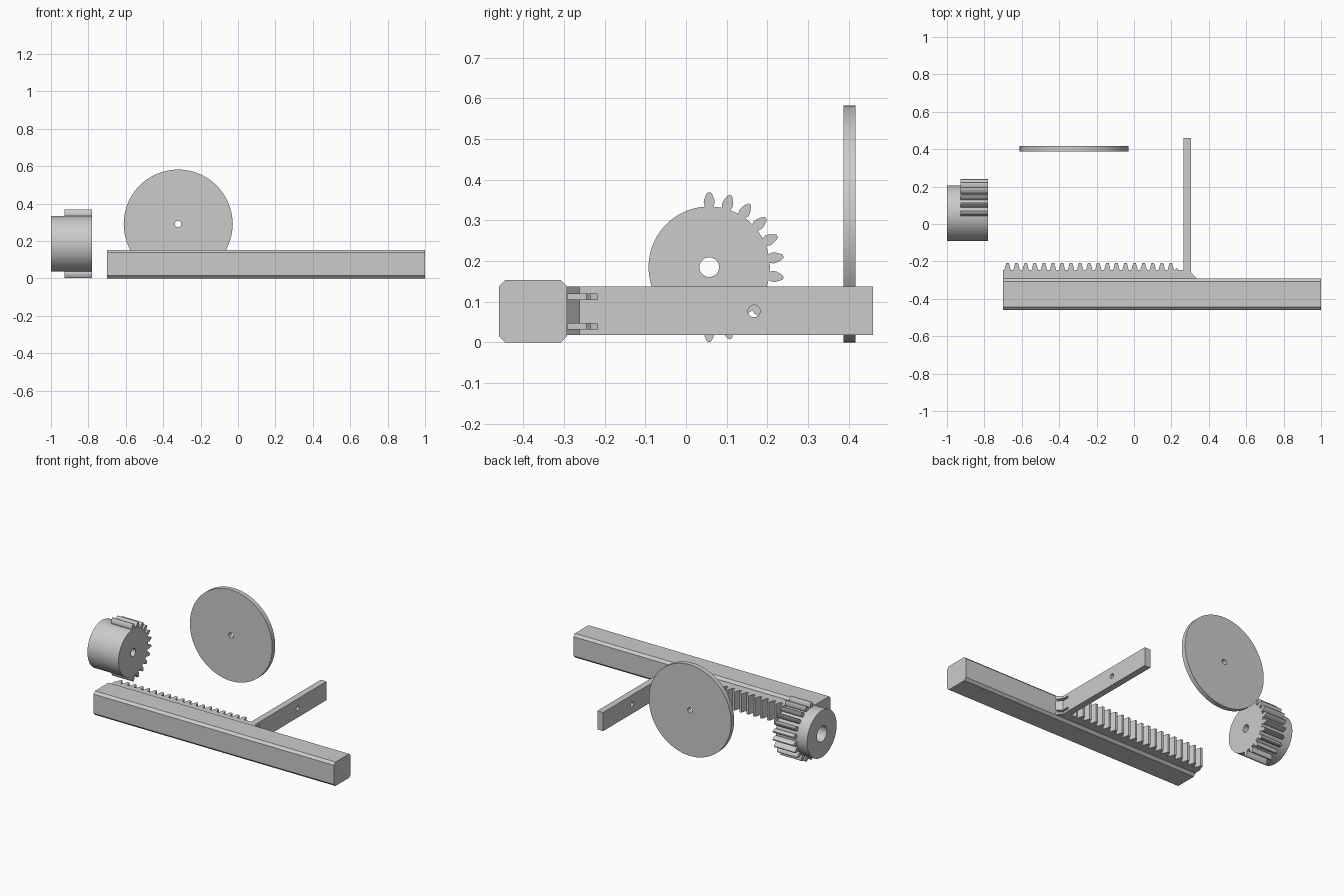
import bpy, bmesh, math
from mathutils import Vector

if "Cube" in bpy.data.objects:
    bpy.data.objects.remove(bpy.data.objects["Cube"])

grey = bpy.data.materials.new("plain grey")
grey.diffuse_color = (0.6, 0.6, 0.6, 1)
grey.use_nodes = True
grey.node_tree.nodes["Principled BSDF"].inputs["Base Color"].default_value = grey.diffuse_color


def prism(name, loops, axis, lo, hi):
    """Extrude closed 2D outlines along an axis: X takes (y, z), Y takes (x, z), Z takes (x, y)."""
    place = {"X": lambda a, b, t: (t, a, b),
             "Y": lambda a, b, t: (a, t, b),
             "Z": lambda a, b, t: (a, b, t)}[axis]
    bm = bmesh.new()
    for pts in loops:
        ends = [[bm.verts.new(place(a, b, t)) for a, b in pts] for t in (lo, hi)]
        n = len(pts)
        bm.faces.new(ends[0])
        bm.faces.new(ends[1])
        for i in range(n):
            j = (i + 1) % n
            bm.faces.new((ends[0][i], ends[0][j], ends[1][j], ends[1][i]))
    bmesh.ops.recalc_face_normals(bm, faces=bm.faces)
    mesh = bpy.data.meshes.new(name)
    bm.to_mesh(mesh)
    bm.free()
    mesh.materials.append(grey)
    ob = bpy.data.objects.new(name, mesh)
    bpy.context.collection.objects.link(ob)
    return ob


def circle(cx, cy, r, n=48):
    return [(cx + r * math.cos(2 * math.pi * i / n), cy + r * math.sin(2 * math.pi * i / n))
            for i in range(n)]


def rect(x0, y0, x1, y1):
    return [(x0, y0), (x1, y0), (x1, y1), (x0, y1)]


def combine(ob, tool, op="DIFFERENCE"):
    """Apply a boolean and remove the tool."""
    mod = ob.modifiers.new("cut", "BOOLEAN")
    mod.operation, mod.solver, mod.object = op, "EXACT", tool
    bpy.ops.object.select_all(action="DESELECT")
    bpy.context.view_layer.objects.active = ob
    ob.select_set(True)
    bpy.ops.object.modifier_apply(modifier=mod.name)
    bpy.data.objects.remove(tool)


def smooth(ob):
    bpy.ops.object.select_all(action="DESELECT")
    bpy.context.view_layer.objects.active = ob
    ob.select_set(True)
    bpy.ops.object.shade_smooth_by_angle(angle=math.radians(25))


# Slide bar: square section with chamfered long edges
y0, y1, top, c = -0.459, -0.292, 0.153, 0.015
prism("slide_bar", [[(y0 + c, 0), (y1 - c, 0), (y1, c), (y1, top - c),
                     (y1 - c, top), (y0 + c, top), (y0, top - c), (y0, c)]], "X", -0.7, 1.0)

# Toothed rack along the back of the bar
Z0, Z1, ROOT, TIP, PITCH = 0.018, 0.137, -0.245, -0.208, 0.0485
outline = [(0.27, -0.295), (0.27, ROOT), (0.238, ROOT), (0.229, -0.235), (0.22, ROOT)]
for i in reversed(range(19)):
    x = -0.676 + i * PITCH
    outline += [(x + 0.017, ROOT), (x + 0.007, TIP), (x - 0.007, TIP), (x - 0.017, ROOT)]
outline += [(-0.7, ROOT), (-0.7, -0.295)]
prism("rack", [outline], "Z", Z0, Z1)

# Cross arm with a corner gusset, two slots at the root and a pin hole
arm = prism("cross_arm", [[(0.264, -0.293), (0.338, -0.293), (0.305, -0.262),
                           (0.305, 0.459), (0.264, 0.459)]], "Z", Z0, Z1)
combine(arm, prism("slot_cutter", [rect(-0.291, z, -0.217, z + 0.013) for z in (0.033, 0.106)],
                   "X", 0.2, 0.4))
combine(arm, prism("pin_cutter", [circle(0.167, 0.077, 0.015, 32)], "X", 0.2, 0.4))
smooth(arm)

# Pinion: round body with teeth on half of its rim
CY, CZ, R = 0.057, 0.185, 0.149
pinion = prism("pinion", [circle(CY, CZ, R, 96)], "X", -1.0, -0.78)
half = [(0.135, 0.010), (0.149, 0.0105), (0.158, 0.0135), (0.166, 0.0125),
        (0.175, 0.009), (0.181, 0.006), (0.184, 0.003)]
teeth = []
for k in range(12):
    a = math.pi / 2 - k * 2 * math.pi / 22
    u, v = Vector((math.cos(a), math.sin(a))), Vector((-math.sin(a), math.cos(a)))
    pts = [(r, w) for r, w in half] + [(r, -w) for r, w in reversed(half)]
    teeth.append([tuple(Vector((CY, CZ)) + u * r + v * w) for r, w in pts])
combine(pinion, prism("teeth", teeth, "X", -0.927, -0.78), "UNION")

# Shaft hole and wide bore on the hub side
combine(pinion, prism("shaft_cutter", [circle(CY, CZ, 0.024)], "X", -1.1, -0.7))
combine(pinion, prism("bore_cutter", [circle(CY, CZ, 0.05)], "X", -1.1, -0.85))
smooth(pinion)

# Thin disc with a centre hole
disc = prism("disc", [circle(-0.32, 0.291, 0.291, 128)], "Y", 0.387, 0.417)
combine(disc, prism("disc_cutter", [circle(-0.32, 0.291, 0.017, 32)], "Y", 0.3, 0.5))
smooth(disc)
